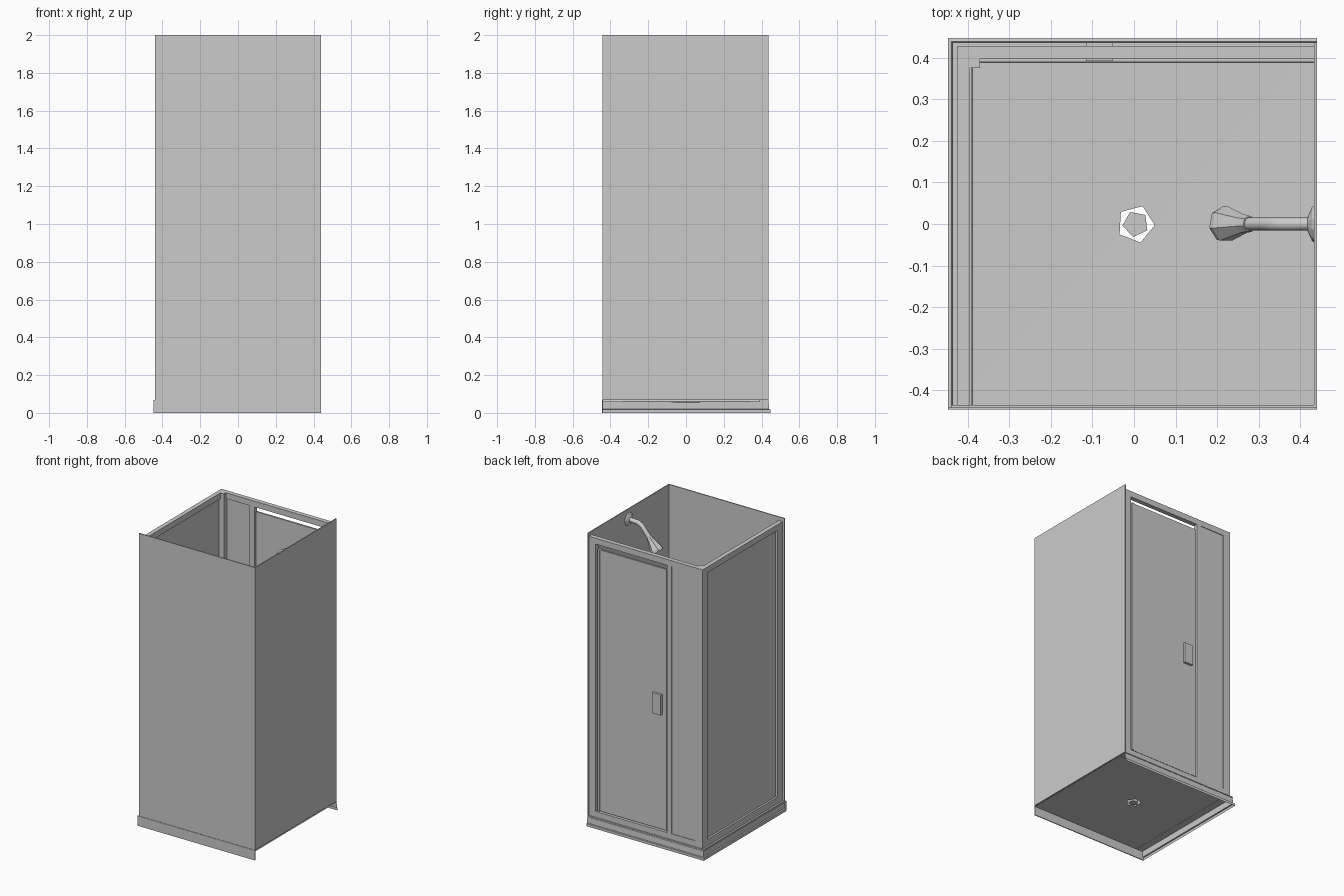
import bpy, bmesh
from math import sin, cos, pi, radians
from mathutils import Vector

if "Cube" in bpy.data.objects:
    bpy.data.objects.remove(bpy.data.objects["Cube"])


def mesh_object(name, bm):
    bmesh.ops.recalc_face_normals(bm, faces=bm.faces)
    me = bpy.data.meshes.new(name)
    bm.to_mesh(me)
    bm.free()
    ob = bpy.data.objects.new(name, me)
    bpy.context.collection.objects.link(ob)
    return ob


def box(name, x, y, z):
    """Box from (min, max) ranges."""
    bm = bmesh.new()
    bmesh.ops.create_cube(bm, size=1)
    for v in bm.verts:
        for i, (a, b) in enumerate((x, y, z)):
            v.co[i] = b if v.co[i] > 0 else a
    return mesh_object(name, bm)


def tube(name, path, radii, sides, smooth=False):
    """Round sections swept along a path lying in the xz plane, capped."""
    bm = bmesh.new()
    pts = [Vector((x, 0, z)) for x, z in path]
    rings = []
    for i, p in enumerate(pts):
        t = (pts[min(i + 1, len(pts) - 1)] - pts[max(i - 1, 0)]).normalized()
        side = Vector((0, 1, 0))
        up = t.cross(side)
        rings.append([bm.verts.new(p + radii[i] * (cos(2 * pi * k / sides) * side
                      + sin(2 * pi * k / sides) * up)) for k in range(sides)])
    for a, b in zip(rings, rings[1:]):
        for k in range(sides):
            n = (k + 1) % sides
            bm.faces.new((a[k], a[n], b[n], b[k]))
    bm.faces.new(rings[0])
    bm.faces.new(rings[-1])
    ob = mesh_object(name, bm)
    if smooth:
        bpy.context.view_layer.objects.active = ob
        ob.select_set(True)
        bpy.ops.object.shade_smooth_by_angle(angle=radians(40))
        ob.select_set(False)
    return ob


def pentagon(bm, r, z, turn):
    return [bm.verts.new((0.004 + r * cos(turn + 2 * pi * k / 5),
                          r * sin(turn + 2 * pi * k / 5), z)) for k in range(5)]


# Tray rim: stepped skirt mitred around the left and back sides
profile = [(0.388, 0.058), (0.39, 0.068), (0.437, 0.068), (0.44, 0.02), (0.448, 0.018), (0.448, 0)]
bm = bmesh.new()
rows = [[bm.verts.new(c) for c in ((-o, -0.44, z), (-o, o, z), (0.44, o, z))] for o, z in profile]
for a, b in zip(rows, rows[1:]):
    for k in range(2):
        bm.faces.new((a[k], a[k + 1], b[k + 1], b[k]))
mesh_object("tray_rim", bm)
box("tray_front_skirt", (-0.448, 0.44), (-0.446, -0.44), (0, 0.068))

# Tray floor with a five-sided drain hole
bm = bmesh.new()
corners = [bm.verts.new((x, y, 0.06)) for x, y in ((-0.44, -0.44), (0.44, -0.44), (0.44, 0.44), (-0.44, 0.44))]
edges = []
for loop in (corners, pentagon(bm, 0.046, 0.056, 1.2)):
    edges += [bm.edges.new((loop[k], loop[k - 1])) for k in range(len(loop))]
bmesh.ops.triangle_fill(bm, edges=edges, use_beauty=True, normal=(0, 0, 1))
mesh_object("tray_floor", bm)
bm = bmesh.new()
bm.faces.new(pentagon(bm, 0.032, 0.052, 0.75))
mesh_object("drain_cover", bm)

# Solid walls
box("front_wall", (-0.44, 0.44), (-0.443, -0.436), (0.068, 2))
box("right_wall", (0.433, 0.44), (-0.44, 0.437), (0.068, 2))

# Left side: frame with recessed panel
Z0, Z1 = 0.068, 1.975
FX = (-0.425, -0.395)
FY = (0.397, 0.428)
box("left_top_rail", FX, (-0.436, FY[1]), (Z1 - 0.04, Z1))
box("left_bottom_rail", FX, (-0.436, FY[1]), (Z0, Z0 + 0.045))
box("left_front_post", FX, (-0.436, -0.38), (Z0, Z1))
box("corner_post", (FX[0], -0.37), (0.375, FY[1]), (Z0, Z1))
box("left_panel", (-0.412, -0.406), (-0.39, 0.39), (0.1, 1.95))

# Back side: frame, fixed panel and door
box("back_top_rail", (FX[0], 0.433), FY, (Z1 - 0.04, Z1))
box("back_bottom_rail", (FX[0], 0.433), FY, (Z0, Z0 + 0.04))
box("hinge_post", (0.385, 0.433), FY, (Z0, Z1))
box("middle_post", (-0.19, -0.155), FY, (Z0, Z1))
box("fixed_panel", (-0.375, -0.185), (0.408, 0.424), (0.1, 1.95))
box("door", (-0.148, 0.362), (0.408, 0.42), (0.115, 1.9))
box("door_hinge_stile", (0.355, 0.372), (0.404, 0.426), (0.115, 1.9))
for name, y in (("outer_handle", (0.42, 0.437)), ("inner_handle", (0.392, 0.408))):
    box(name, (-0.115, -0.05), y, (0.9, 1.04))

# Shower arm, wall flange and faceted head
tube("shower_arm", [(0.434, 1.93), (0.36, 1.925), (0.335, 1.912), (0.315, 1.89), (0.265, 1.83)],
     [0.016] * 5, 10, True)
tube("wall_flange", [(0.434, 1.93), (0.428, 1.93), (0.418, 1.93)], [0.045, 0.04, 0.018], 10)
tube("shower_head", [(0.278, 1.846), (0.262, 1.826), (0.222, 1.776), (0.213, 1.765)],
     [0.02, 0.024, 0.044, 0.042], 7)
